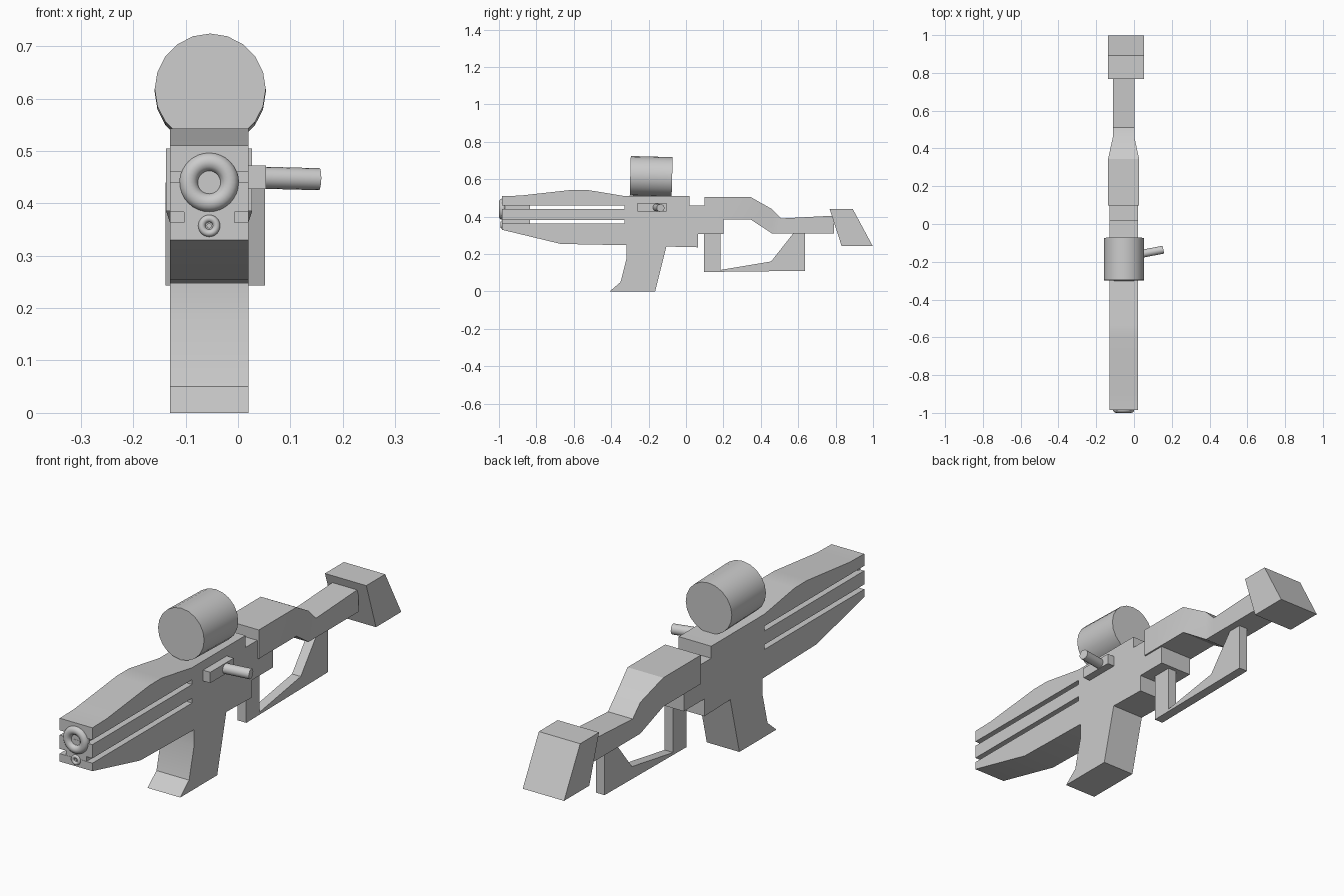
import bpy, bmesh, math
from mathutils import Vector

if "Cube" in bpy.data.objects:
    bpy.data.objects.remove(bpy.data.objects["Cube"])

CX = -0.055  # centre plane of the model


def finish(name, bm, smooth=0):
    bmesh.ops.recalc_face_normals(bm, faces=bm.faces)
    me = bpy.data.meshes.new(name)
    bm.to_mesh(me)
    bm.free()
    ob = bpy.data.objects.new(name, me)
    bpy.context.collection.objects.link(ob)
    if smooth:
        shade(ob, smooth)
    return ob


def shade(ob, angle=30):
    bpy.ops.object.select_all(action='DESELECT')
    ob.select_set(True)
    bpy.context.view_layer.objects.active = ob
    bpy.ops.object.shade_smooth_by_angle(angle=math.radians(angle))


def prism(name, profile, half, cx=CX, smooth=0):
    """Extrude a (y, z) outline along x."""
    bm = bmesh.new()
    face = bm.faces.new([bm.verts.new((cx - half, y, z)) for y, z in profile])
    ext = bmesh.ops.extrude_face_region(bm, geom=[face])
    moved = [v for v in ext['geom'] if isinstance(v, bmesh.types.BMVert)]
    bmesh.ops.translate(bm, verts=moved, vec=(2 * half, 0, 0))
    return finish(name, bm, smooth)


def box(name, x0, x1, y0, y1, z0, z1):
    return prism(name, [(y0, z0), (y1, z0), (y1, z1), (y0, z1)],
                 (x1 - x0) / 2, (x0 + x1) / 2)


def rod(name, a, b, radius, sides):
    a, b = Vector(a), Vector(b)
    d = b - a
    bpy.ops.mesh.primitive_cylinder_add(
        vertices=sides, radius=radius, depth=d.length, location=(a + b) / 2,
        rotation=d.to_track_quat('Z', 'Y').to_euler())
    ob = bpy.context.object
    ob.name = name
    shade(ob)


def ring(name, y, z, major, minor):
    bpy.ops.mesh.primitive_torus_add(
        major_segments=32, minor_segments=12, major_radius=major,
        minor_radius=minor, location=(CX, y, z), rotation=(math.pi / 2, 0, 0))
    ob = bpy.context.object
    ob.name = name
    shade(ob, 60)


# receiver, slotted fore-end and grip in one outline
F = -0.985
prism("receiver_body", [
    (F, 0.51), (-0.89, 0.512), (-0.61, 0.543), (-0.53, 0.543), (-0.33, 0.51),
    (0.02, 0.51), (0.02, 0.46), (0.11, 0.46), (0.11, 0.385), (0.20, 0.385),
    (0.20, 0.308), (0.065, 0.308), (0.065, 0.236), (-0.105, 0.24),
    (-0.165, 0), (-0.408, 0), (-0.35, 0.05), (-0.317, 0.18), (-0.317, 0.247),
    (-0.67, 0.254), (F, 0.33),
    (F, 0.363), (-0.33, 0.363), (-0.33, 0.383), (F, 0.383),
    (F, 0.44), (-0.33, 0.44), (-0.33, 0.46), (F, 0.46)], 0.075, smooth=20)

# core joining the fore-end bars at the muzzle
box("muzzle_core", CX - 0.048, CX + 0.048, F + 0.001, -0.835, 0.35, 0.48)
ring("main_muzzle_ring", -0.982, 0.44, 0.039, 0.018)
ring("small_muzzle_ring", -0.985, 0.357, 0.014, 0.007)
rod("small_muzzle_pin", (CX, -0.97, 0.357), (CX, -0.988, 0.357), 0.005, 12)

# sight drum
rod("sight_drum", (CX + 0.002, -0.298, 0.618), (CX + 0.002, -0.074, 0.612), 0.106, 20)

# charging handle
box("handle_base", 0.01, 0.053, -0.258, -0.103, 0.427, 0.472)
rod("handle_rod", (0.04, -0.158, 0.449), (0.155, -0.136, 0.446), 0.021, 16)

# stock lofted through rectangular sections: y, bottom, top, half width
bm = bmesh.new()
prev = None
for y, lo, hi, w in [(0.098, 0.385, 0.505, 0.082), (0.345, 0.385, 0.505, 0.082),
                     (0.46, 0.31, 0.44, 0.057), (0.51, 0.31, 0.39, 0.057),
                     (0.79, 0.31, 0.405, 0.057)]:
    cur = [bm.verts.new((CX + sx * w, y, z))
           for sx, z in ((-1, lo), (1, lo), (1, hi), (-1, hi))]
    if prev:
        for i in range(4):
            j = (i + 1) % 4
            bm.faces.new((prev[i], prev[j], cur[j], cur[i]))
    else:
        bm.faces.new(cur)
    prev = cur
bm.faces.new(prev)
finish("stock", bm, 25)

# slanted butt pad
prism("butt_pad", [(0.768, 0.44), (0.892, 0.44), (0.998, 0.243), (0.832, 0.243)],
      0.095, -0.043)

# open frame under the stock
prism("lower_frame", [
    (0.097, 0.312), (0.097, 0.104), (0.635, 0.11), (0.635, 0.312),
    (0.575, 0.312), (0.455, 0.16), (0.184, 0.115), (0.184, 0.312)], 0.02, -0.05)
